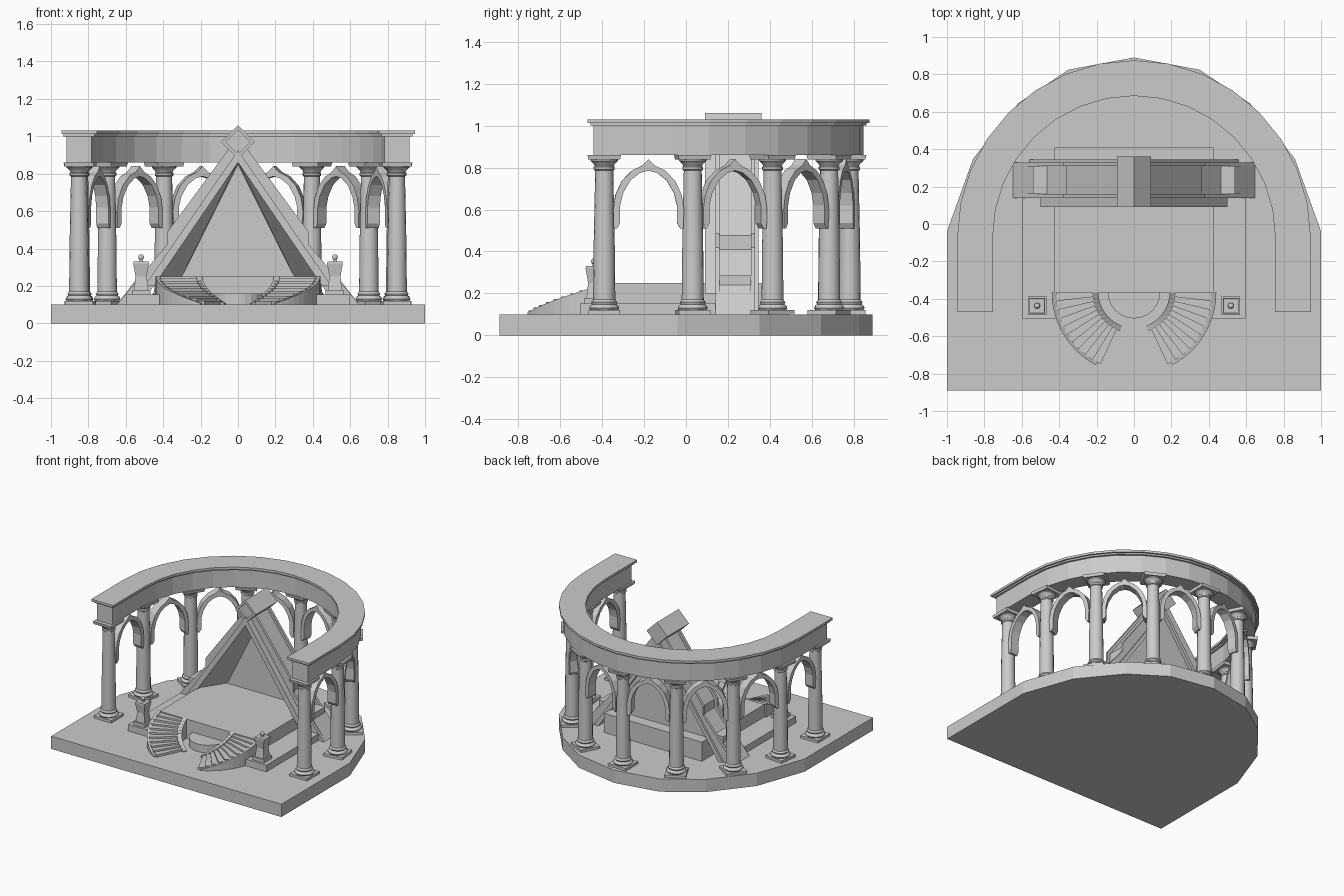
import bpy, bmesh
from math import sin, cos, pi, radians, hypot, atan2
from mathutils import Matrix

if "Cube" in bpy.data.objects:
    bpy.data.objects.remove(bpy.data.objects["Cube"])

CY, R = -0.07, 0.85          # centre and radius of the colonnade arc


def finish(name, bm, smooth=False):
    bmesh.ops.remove_doubles(bm, verts=bm.verts, dist=1e-5)
    bmesh.ops.recalc_face_normals(bm, faces=bm.faces)
    me = bpy.data.meshes.new(name)
    bm.to_mesh(me)
    bm.free()
    ob = bpy.data.objects.new(name, me)
    bpy.context.collection.objects.link(ob)
    if smooth:
        bpy.context.view_layer.objects.active = ob
        ob.select_set(True)
        bpy.ops.object.shade_smooth_by_angle(angle=radians(35))
        ob.select_set(False)
    return ob


def add_loft(bm, loops):
    """Skin a row of equal-length point loops and cap both ends."""
    rows = [[bm.verts.new(p) for p in loop] for loop in loops]
    n = len(rows[0])
    for a, b in zip(rows, rows[1:]):
        for i in range(n):
            j = (i + 1) % n
            bm.faces.new((a[i], a[j], b[j], b[i]))
    bm.faces.new(rows[0][::-1])
    bm.faces.new(rows[-1])


def loft(name, loops):
    bm = bmesh.new()
    add_loft(bm, loops)
    return finish(name, bm)


def slab_z(name, pts, z0, z1):
    return loft(name, [[(x, y, z) for x, y in pts] for z in (z0, z1)])


def slab_y(name, pts, y0, y1):
    return loft(name, [[(x, y, z) for x, z in pts] for y in (y0, y1)])


def box(name, x0, x1, y0, y1, z0, z1):
    return slab_z(name, [(x0, y0), (x1, y0), (x1, y1), (x0, y1)], z0, z1)


def add_square(bm, h0, z0, h1, z1):
    add_loft(bm, [[(-h, -h, z), (h, -h, z), (h, h, z), (-h, h, z)] for h, z in ((h0, z0), (h1, z1))])


def mirrored(half):
    """Close a right-hand outline (listed towards x = 0) by mirroring it."""
    return half + [(-x, z) for x, z in half[::-1] if x > 1e-6]


# Base slab: straight front, faceted round back
right = [(1, -0.89), (1, -0.04), (0.86, 0.35), (0.62, 0.645), (0.35, 0.825), (0, 0.89)]
slab_z("base_slab", mirrored(right), 0, 0.1)


# Horseshoe beam carried by the columns, with stepped cornice
def horseshoe(name, hw, z0, z1, y_end, n=16):
    path = [(R, y_end, 0)]
    path += [(R * cos(pi * i / n), CY + R * sin(pi * i / n), pi * i / n) for i in range(n + 1)]
    path += [(-R, y_end, pi)]
    loft(name, [[(x + o * cos(a), y + o * sin(a), z) for o, z in
                 ((-hw, z0), (hw, z0), (hw, z1), (-hw, z1))] for x, y, a in path])


horseshoe("beam", 0.067, 0.86, 1.0, -0.44)
horseshoe("cornice_lower", 0.082, 1.0, 1.012, -0.455)
horseshoe("cornice_upper", 0.095, 1.012, 1.03, -0.47)

# Columns
SHAFT = [(0.0, 0.12), (0.066, 0.12), (0.072, 0.13), (0.066, 0.143), (0.058, 0.148), (0.062, 0.158),
         (0.053, 0.17), (0.05, 0.45), (0.043, 0.785), (0.05, 0.79), (0.05, 0.802), (0.045, 0.807),
         (0.05, 0.818), (0.066, 0.832), (0.066, 0.84), (0.0, 0.84)]
posts = [(R, -0.39, 0)]
posts += [(R * cos(a), CY + R * sin(a), a) for a in (radians(6.9 + 27.7 * i) for i in range(7))]
posts += [(-R, -0.39, 0)]
for x, y, a in posts:
    bm = bmesh.new()
    add_square(bm, 0.076, 0.1, 0.076, 0.12)
    add_square(bm, 0.076, 0.838, 0.08, 0.86)
    n = 16
    add_loft(bm, [[(r * cos(2 * pi * i / n), r * sin(2 * pi * i / n), z) for i in range(n)]
                  for r, z in SHAFT[1:-1]])
    ob = finish("column", bm, True)
    ob.location = (x, y, 0)
    ob.rotation_euler.z = a

# Pointed arches between neighbouring columns
OUTER = [(0.165, 0.51), (0.168, 0.6), (0.157, 0.67), (0.128, 0.735), (0.08, 0.785), (0.03, 0.81), (0, 0.84)]
INNER = [(0.15, 0.51), (0.135, 0.535), (0.135, 0.62), (0.12, 0.68), (0.085, 0.74), (0.04, 0.775), (0, 0.786)]
for (x0, y0, _), (x1, y1, _) in zip(posts, posts[1:]):
    s = hypot(x1 - x0, y1 - y0) / 0.42
    outline = mirrored(OUTER) + mirrored(INNER)[::-1]
    ob = slab_y("arch", [(x * s, z) for x, z in outline], -0.035, 0.035)
    ob.location = ((x0 + x1) / 2, (y0 + y1) / 2, 0)
    ob.rotation_euler.z = atan2(y1 - y0, x1 - x0)

# Stage platform and low side wings
box("platform", -0.425, 0.425, -0.365, 0.41, 0.1, 0.25)
for s in (-1, 1):
    x0, x1 = sorted((s * 0.42, s * 0.6))
    box("side_wing", x0, x1, -0.505, 0.14, 0.1, 0.153)

# Triangular gable: recessed core between two flanges, plus a front moulding
HOLE = [(0.52, 0.1), (0, 0.86)]
FLANGE = [(0.648, 0.1), (0.38, 0.42), (0.38, 0.485), (0, 1.0)]
CORE = [(0.648, 0.1), (0.54, 0.24), (0.54, 0.285), (0.465, 0.285), (0.36, 0.41), (0.36, 0.475), (0, 0.97)]
hole = mirrored(HOLE)[::-1]
slab_y("gable_front_flange", mirrored(FLANGE) + hole, 0.14, 0.16)
slab_y("gable_core", mirrored(CORE) + hole, 0.16, 0.31)
slab_y("gable_back_flange", mirrored(FLANGE) + hole, 0.31, 0.33)
slab_y("gable_back_trim", mirrored([(0.56, 0.1), (0, 0.9)]) + hole, 0.33, 0.345)
slab_y("gable_front_moulding", mirrored([(0.5, 0.2), (0, 0.925)])
       + mirrored([(0.45, 0.2), (0, 0.86)])[::-1], 0.09, 0.14)

# Recessed panel with splayed sides
slab_y("gable_panel", [(-0.43, 0.24), (0.43, 0.24), (0, 0.865)], 0.295, 0.32)
for s in (-1, 1):
    loft("splayed_side", [[(s * 0.42, 0.12, 0.25), (s * 0.42, 0.3, 0.25), (s * 0.3, 0.3, 0.25)],
                          [(0, 0.12, 0.86), (0, 0.3, 0.86), (0, 0.3, 0.85)]])


# Diamond keystone with raised rim
def diamond(h):
    return [(0, 0.97 - h), (h, 0.97), (0, 0.97 + h), (-h, 0.97)]


slab_y("keystone", diamond(0.09), 0.105, 0.36)
rim = bmesh.new()
a, b = diamond(0.09), diamond(0.066)
for i in range(4):
    j = (i + 1) % 4
    add_loft(rim, [[(x, y, z) for x, z in (a[i], a[j], b[j], b[i])] for y in (0.09, 0.105)])
finish("keystone_rim", rim)

# Pair of curved stairs sweeping down from the platform
SY, SWEEP, STEPS = -0.365, radians(65), 10


def ring_pt(s, r, t, z):
    return (s * r * cos(t), SY - r * sin(t), z)


for s in (-1, 1):
    bm = bmesh.new()
    for k in range(STEPS):
        t0, t1 = SWEEP * k / STEPS, SWEEP * (k + 1) / STEPS
        top = 0.24 - 0.135 * k / STEPS
        add_loft(bm, [[ring_pt(s, r, t, z) for r, t in ((0.2, t0), (0.425, t0), (0.425, t1), (0.2, t1))]
                      for z in (0.1, top)])
    finish("stair_steps", bm)
    for r0, r1, end in ((0.415, 0.44, 63), (0.19, 0.222, 70)):
        rows = []
        for k in range(13):
            t, top = radians(end) * k / 12, 0.252 - 0.145 * k / 12
            rows.append([ring_pt(s, r, t, z) for r, z in ((r0, 0.1), (r1, 0.1), (r1, top), (r0, top))])
        loft("stair_stringer", rows)

# Half-round basin between the stairs
slab_z("basin", [(0.14 * cos(pi * i / 12), SY - 0.14 * sin(pi * i / 12)) for i in range(13)], 0.1, 0.16)

# Pedestals with small ball finials
for s in (-1, 1):
    bm = bmesh.new()
    for part in ((0.05, 0.15, 0.05, 0.178), (0.038, 0.178, 0.03, 0.25), (0.03, 0.25, 0.042, 0.32),
                 (0.042, 0.32, 0.04, 0.33), (0.012, 0.33, 0.008, 0.342)):
        add_square(bm, *part)
    bmesh.ops.create_uvsphere(bm, u_segments=10, v_segments=6, radius=0.016,
                              matrix=Matrix.Translation((0, 0, 0.353)))
    ob = finish("pedestal", bm)
    ob.location = (s * 0.518, -0.437, 0)
